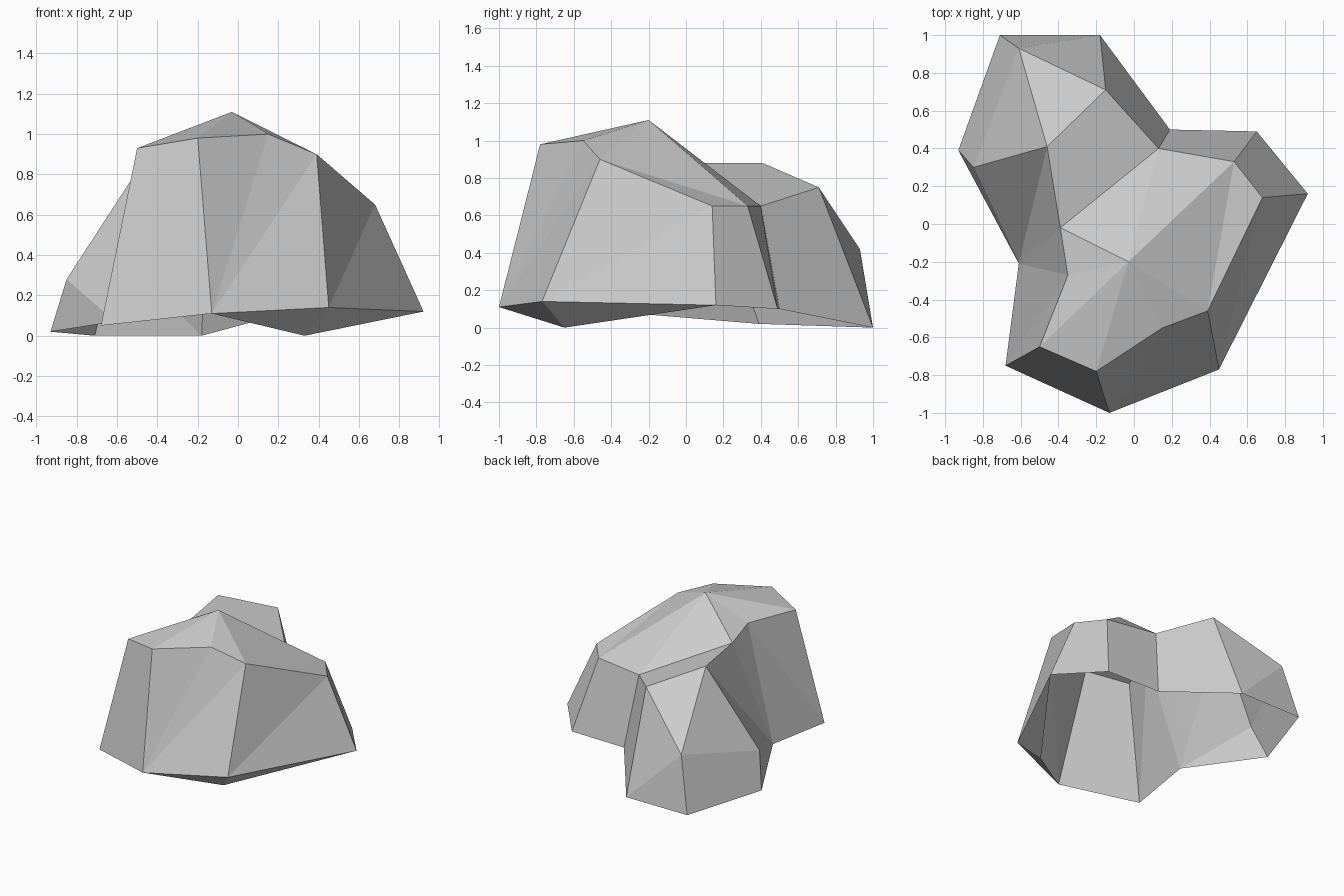
import bpy
import bmesh

cube = bpy.data.objects.get("Cube")
if cube:
    bpy.data.objects.remove(cube, do_unlink=True)

# One plain grey stone material
stone = bpy.data.materials.new("grey_stone")
stone.use_nodes = True
grey = (0.6, 0.6, 0.6, 1.0)
stone.diffuse_color = grey
stone.node_tree.nodes["Principled BSDF"].inputs["Base Color"].default_value = grey

bm = bmesh.new()


def ring(points):
    """Add a list of points as mesh vertices."""
    return [bm.verts.new(point) for point in points]


# Foot outline of the rock, counter-clockwise from the front corner
foot = ring([
    (-.13, -1, .11), (.45, -.77, .14), (.92, .16, .12), (.65, .49, .1),
    (.19, .5, .1), (-.18, 1, 0), (-.71, 1, 0), (-.93, .39, .02),
    (-.61, -.21, .07), (-.68, -.75, .05),
])

# Shoulder outline, starting above the same front corner
shoulder = ring([
    (-.2, -.78, .98), (.15, -.55, 1), (.39, -.46, .9), (.68, .14, .65),
    (.53, .33, .65), (.13, .4, .65), (-.15, .71, .75), (-.61, .93, .42),
    (-.85, .3, .28), (-.46, .41, .88), (-.39, -.02, .88),
    (-.35, -.27, .93), (-.5, -.65, .93),
])
(front, front_mid, front_left, left_low, left_back, saddle, lobe_left,
 lobe_back, lobe_right, lobe_top, notch, right_mid, front_right) = shoulder
peak, lip = ring([(-.03, -.2, 1.11), (.33, -.65, 0)])

# Walls: walk round both outlines, stepping the foot, the shoulder or both
steps = {"foot": (1, 0), "shoulder": (0, 1), "both": (1, 1)}
walk = ("shoulder shoulder foot shoulder foot both both both shoulder foot "
        "both foot shoulder shoulder shoulder foot shoulder both").split()
f = s = 0
for step in walk:
    df, ds = steps[step]
    corners = [foot[f]]
    if df:
        corners.append(foot[(f + 1) % len(foot)])
    if ds:
        corners.append(shoulder[(s + 1) % len(shoulder)])
    corners.append(shoulder[s])
    bm.faces.new(corners)
    f, s = f + df, s + ds

# Crown: a fan of facets round the peak
crown = [front, front_mid, front_left, left_back, saddle, notch, right_mid, front_right]
for a, b in zip(crown, crown[1:] + crown[:1]):
    bm.faces.new((a, b, peak))

# Side facet, top of the rear lobe, and the undercut lip at the front
for facet in (
    (front_left, left_low, left_back),
    (saddle, lobe_left, lobe_top, notch),
    (lobe_left, lobe_back, lobe_top),
    (lobe_back, lobe_right, lobe_top),
    (foot[1], foot[0], lip),
    (foot[2], foot[1], lip),
):
    bm.faces.new(facet)

mesh = bpy.data.meshes.new("rock")
bm.to_mesh(mesh)
bm.free()
mesh.materials.append(stone)
rock = bpy.data.objects.new("rock", mesh)
bpy.context.collection.objects.link(rock)
